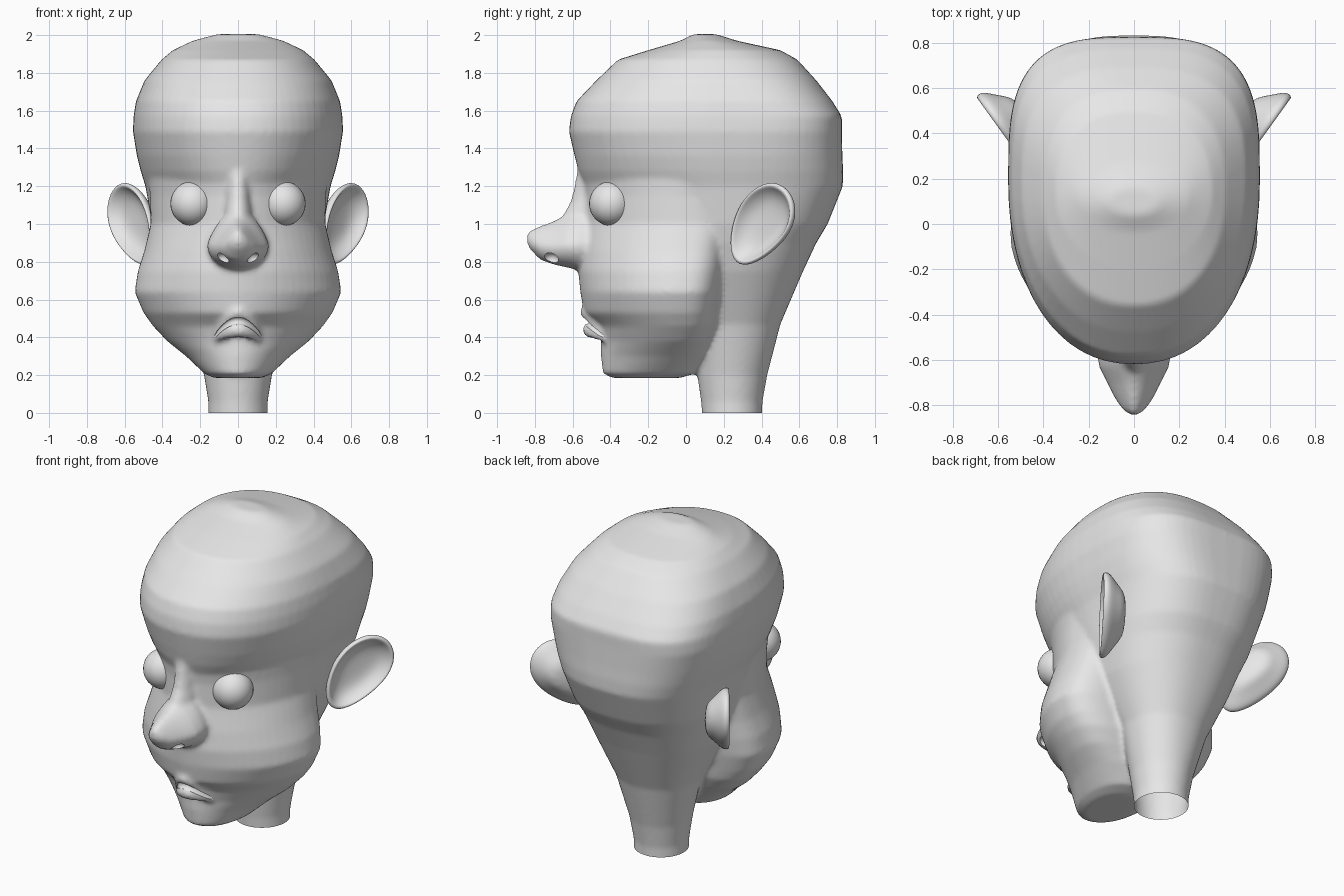
import bpy, bmesh, math
from mathutils import Vector

if "Cube" in bpy.data.objects:
    bpy.data.objects.remove(bpy.data.objects["Cube"])

skin = bpy.data.materials.new("plain_grey")
skin.diffuse_color = (0.8, 0.8, 0.8, 1)
skin.use_nodes = True
skin.node_tree.nodes["Principled BSDF"].inputs["Base Color"].default_value = skin.diffuse_color


def spow(v, n):
    return math.copysign(abs(v) ** (2 / n), v)


def loft(bm, rings):
    """Skin a list of equal-length point rings and cap both ends."""
    vs = [[bm.verts.new(p) for p in r] for r in rings]
    n = len(vs[0])
    for a, b in zip(vs, vs[1:]):
        for i in range(n):
            j = (i + 1) % n
            bm.faces.new((a[i], a[j], b[j], b[i]))
    bm.faces.new(vs[0][::-1])
    bm.faces.new(vs[-1])


def head_ring(z, front, back, w, c, nf, nb, n=64):
    """Horizontal section with separate front and back roundness."""
    pts = []
    for i in range(n):
        a = 2 * math.pi * i / n
        s, e = math.sin(a), (nb if math.sin(a) > 0 else nf)
        depth = back - c if s > 0 else c - front
        pts.append((w * spow(math.cos(a), e), c + depth * spow(s, e), z))
    return pts


def lip_rings(y0, dy, z0, dz, r, half=0.13, n=17):
    """Curved tube running across the mouth."""
    out = []
    for k in range(n):
        t = -1 + 2 * k / (n - 1)
        rr = r * (0.35 + 0.65 * math.sqrt(max(0, 1 - t * t)))
        out.append([(half * t, y0 + dy * t * t + rr * math.cos(a), z0 + dz * t * t + rr * math.sin(a))
                    for a in (2 * math.pi * i / 16 for i in range(16))])
    return out


def make_object(name, bm):
    bmesh.ops.recalc_face_normals(bm, faces=bm.faces)
    me = bpy.data.meshes.new(name)
    bm.to_mesh(me)
    bm.free()
    ob = bpy.data.objects.new(name, me)
    bpy.context.collection.objects.link(ob)
    me.materials.append(skin)
    return ob


def smooth(ob, deg):
    bpy.ops.object.select_all(action='DESELECT')
    ob.select_set(True)
    bpy.context.view_layer.objects.active = ob
    bpy.ops.object.shade_smooth_by_angle(angle=math.radians(deg))


def apply_mod(ob, kind, **props):
    m = ob.modifiers.new(kind, kind)
    for k, v in props.items():
        setattr(m, k, v)
    bpy.context.view_layer.objects.active = ob
    bpy.ops.object.modifier_apply(modifier=m.name)


bm = bmesh.new()
# skull and neck: z, front, back, half width, widest y, front and back roundness
skull = [
    (-0.06, .09, .40, .155, .245, 2, 2), (0.06, .08, .405, .157, .245, 2, 2),
    (0.20, .06, .43, .18, .25, 2, 2), (0.47, .05, .50, .25, .25, 2, 2.2),
    (0.75, -.1, .62, .38, .22, 2, 2.3), (0.90, -.35, .69, .43, .2, 2, 2.4),
    (1.00, -.45, .75, .455, .2, 1.8, 2.6), (1.20, -.54, .83, .49, .2, 1.85, 2.8),
    (1.28, -.57, .832, .515, .2, 2, 2.9), (1.36, -.59, .828, .535, .2, 2.1, 3),
    (1.49, -.62, .825, .556, .2, 2.2, 3.2), (1.57, -.61, .825, .553, .2, 2.2, 3.2),
    (1.65, -.58, .775, .54, .2, 2.2, 3), (1.76, -.475, .69, .495, .18, 2.2, 2.8),
    (1.87, -.36, .59, .405, .15, 2.2, 2.5), (1.92, -.2, .50, .345, .14, 2.1, 2.3),
    (1.97, -.03, .27, .24, .12, 2, 2), (2.005, .04, .16, .11, .1, 2, 2)]
loft(bm, [head_ring(*r) for r in skull])

# face, cheeks and jaw
face = [
    (0.185, -.39, -.03, .13, -.2, 2, 2), (0.21, -.44, .05, .18, -.16, 2, 2.2),
    (0.30, -.45, .11, .275, -.1, 1.8, 2.5), (0.38, -.45, .14, .375, -.06, 1.75, 2.8),
    (0.46, -.47, .17, .45, -.05, 1.75, 3), (0.53, -.54, .18, .50, -.05, 1.75, 3),
    (0.64, -.56, .20, .547, -.05, 1.8, 3), (0.75, -.57, .22, .53, -.04, 1.8, 3),
    (0.86, -.56, .24, .495, -.02, 1.8, 3), (1.00, -.54, .28, .462, 0, 1.7, 3),
    (1.15, -.54, .30, .465, 0, 1.7, 3), (1.25, -.55, .30, .48, .05, 1.8, 3)]
loft(bm, [head_ring(*r) for r in face])

# nose bulb: y, half width, bottom, top
nose = [(-.84, .02, .89, .95), (-.82, .05, .86, .97), (-.77, .085, .81, .99),
        (-.70, .12, .785, 1.015), (-.63, .155, .77, 1.05), (-.57, .165, .755, 1.08),
        (-.45, .15, .75, 1.10)]
rings = []
for y, w, lo, hi in nose:
    ring = []
    for i in range(32):
        a = 2 * math.pi * i / 32
        s = math.sin(a)
        mid = lo + 0.42 * (hi - lo)
        x = w * math.cos(a) * (1 - 0.35 * max(s, 0))
        ring.append((x, y, mid + s * (hi - mid if s > 0 else mid - lo)))
    rings.append(ring)
loft(bm, rings)
# nose bridge
loft(bm, [head_ring(z, f, -.40, w, -.46, 2, 2, 32) for z, f, w in
          ((.95, -.70, .10), (1.03, -.66, .085), (1.12, -.61, .075), (1.2, -.59, .07), (1.32, -.57, .07))])
# lips
loft(bm, lip_rings(-.505, .10, .44, -.045, .042))
loft(bm, lip_rings(-.52, .11, .535, -.12, .04))
head = make_object("head", bm)
apply_mod(head, 'REMESH', mode='VOXEL', voxel_size=0.015)
apply_mod(head, 'SMOOTH', factor=0.5, iterations=5)

# nostrils and mouth opening
bm = bmesh.new()
for s in (-1, 1):
    r = bmesh.ops.create_uvsphere(bm, u_segments=20, v_segments=12, radius=0.035)
    for v in r['verts']:
        v.co = Vector((s * .085 + v.co.x * 1.15, -.715 + v.co.y * 1.2, .815 + v.co.z))
loft(bm, lip_rings(-.535, .10, .488, -.085, .021, half=.125))
cutter = make_object("opening_cutter", bm)
apply_mod(head, 'BOOLEAN', operation='DIFFERENCE', solver='EXACT', object=cutter)
bpy.data.objects.remove(cutter)

# open the neck at the base
bm = bmesh.new()
bm.from_mesh(head.data)
bmesh.ops.bisect_plane(bm, geom=bm.verts[:] + bm.edges[:] + bm.faces[:], plane_co=(0, 0, 0),
                       plane_no=(0, 0, 1), clear_inner=True)
bm.to_mesh(head.data)
bm.free()
smooth(head, 50)

# ears: rim outline in y and z, cupped inside, tapering into the skull behind
rim = [(.22, .85), (.24, 1.02), (.30, 1.14), (.38, 1.21), (.47, 1.23), (.55, 1.17),
       (.575, 1.06), (.54, .95), (.46, .86), (.36, .79), (.27, .77)]
rim = [Vector((.47 + .72 * (y - .25), y, z)) for y, z in rim]
mid = sum(rim, Vector()) / len(rim)
behind = Vector((-.8, .6, 0))
# scale and depth of each ring, from the hollow over the rim to the root
ear_steps = [(.25, .065), (.6, .055), (.82, .02), (.9, -.005), (.98, 0), (1.0, .02), (.93, .045), (.7, .085), (.45, .14)]
for side, name in ((1, "right_ear"), (-1, "left_ear")):
    bm = bmesh.new()
    rings = []
    for k, d in ear_steps:
        ring = [mid + (p - mid) * k + behind * d for p in rim]
        rings.append([(side * p.x, p.y, p.z) for p in ring])
    loft(bm, rings)
    ear = make_object(name, bm)
    apply_mod(ear, 'SUBSURF', levels=2)
    smooth(ear, 70)

# eyes
for side, name in ((1, "right_eye"), (-1, "left_eye")):
    bm = bmesh.new()
    bmesh.ops.create_uvsphere(bm, u_segments=32, v_segments=20, radius=0.118)
    eye = make_object(name, bm)
    eye.location = (side * .24, -.395, 1.108)
    smooth(eye, 60)
